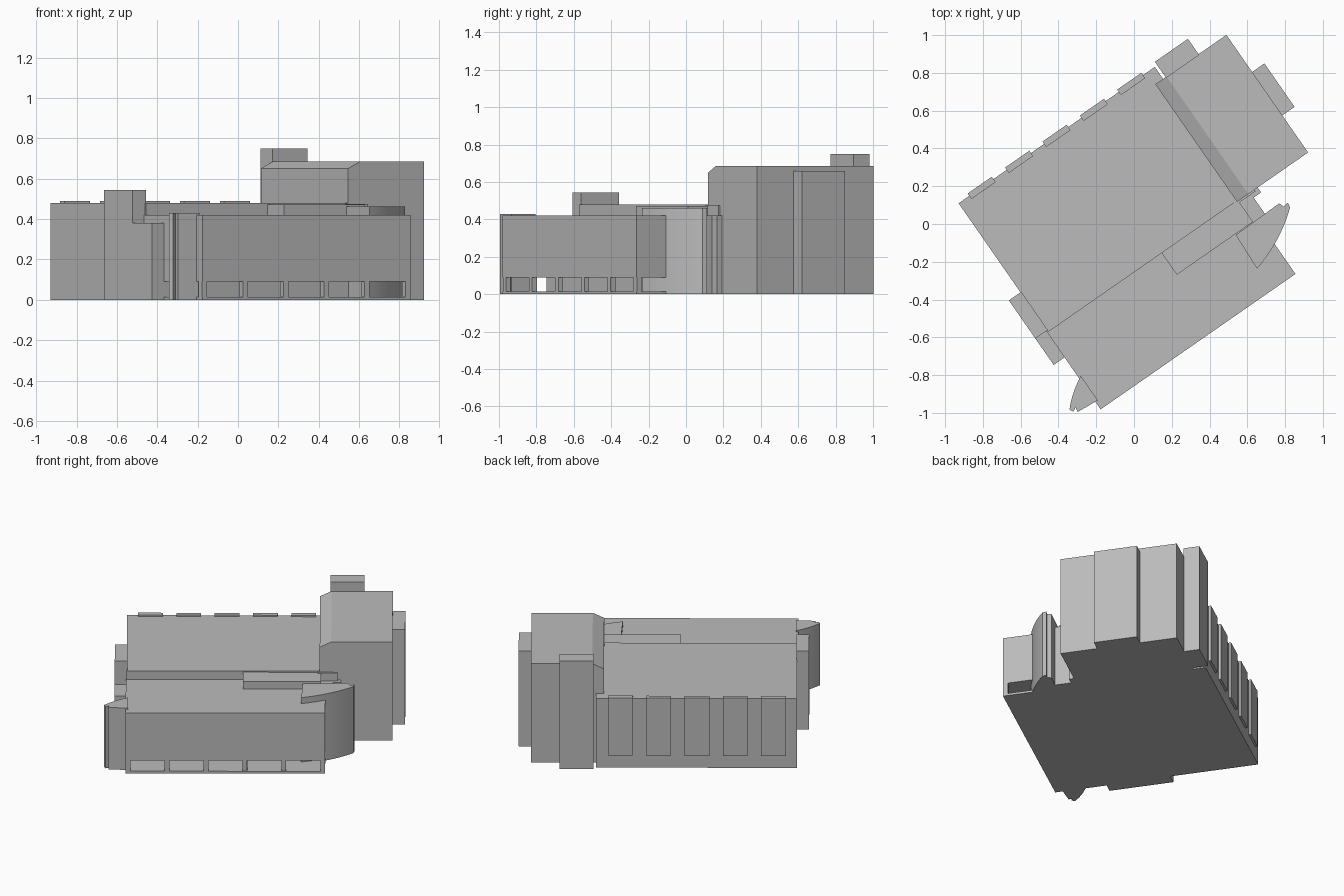
import bpy, bmesh, math
from mathutils import Matrix, Vector

cube = bpy.data.objects.get("Cube")
if cube:
    bpy.data.objects.remove(cube, do_unlink=True)

# The complex is laid out on its own axes, then turned on the site
TURN = Matrix.Rotation(math.radians(34.8), 4, 'Z')

concrete = bpy.data.materials.new("plain_grey")
concrete.use_nodes = True
GREY = (0.5, 0.5, 0.5, 1)
concrete.diffuse_color = GREY
concrete.node_tree.nodes["Principled BSDF"].inputs["Base Color"].default_value = GREY


def prism(name, outline, low, high, smooth=False):
    """Extrude a plan outline between two heights."""
    bm = bmesh.new()
    face = bm.faces.new([bm.verts.new((x, y, low)) for x, y in outline])
    top = bmesh.ops.extrude_face_region(bm, geom=[face])["geom"]
    verts = [g for g in top if isinstance(g, bmesh.types.BMVert)]
    bmesh.ops.translate(bm, verts=verts, vec=(0, 0, high - low))
    bmesh.ops.recalc_face_normals(bm, faces=bm.faces)
    bm.transform(TURN)
    mesh = bpy.data.meshes.new(name)
    bm.to_mesh(mesh)
    bm.free()
    mesh.materials.append(concrete)
    obj = bpy.data.objects.new(name, mesh)
    bpy.context.collection.objects.link(obj)
    if smooth:
        bpy.ops.object.select_all(action='DESELECT')
        obj.select_set(True)
        bpy.context.view_layer.objects.active = obj
        bpy.ops.object.shade_smooth_by_angle(angle=math.radians(30))
    return obj


def block(name, x0, x1, y0, y1, low, high):
    return prism(name, [(x0, y0), (x1, y0), (x1, y1), (x0, y1)], low, high)


def arc(a, b, c, steps=12):
    """Quadratic curve from a to c, pulled towards b."""
    a, b, c = Vector(a), Vector(b), Vector(c)
    return [tuple(a * (1 - t) ** 2 + b * 2 * t * (1 - t) + c * t * t)
            for t in (i / steps for i in range(steps + 1))]


# Main hall with raised panels along the back
block("main_hall", -0.70, 0.565, -0.21, 0.62, 0, 0.48)
for i in range(5):
    x = -0.631 + 0.241 * i
    block(f"back_panel_{i + 1}", x, x + 0.156, 0.60, 0.635, 0.09, 0.49)

# Tower with one sloped roof edge
tower = block("tower", 0.515, 0.973, -0.215, 0.543, 0, 0.685)
for v in tower.data.vertices:
    local = TURN.inverted() @ v.co
    if local.x < 0.6 and local.z > 0.5:
        v.co.z = 0.65
# Split the slope away from the flat roof
bm = bmesh.new()
bm.from_mesh(tower.data)
axis = TURN.to_3x3() @ Vector((1, 0, 0))
bmesh.ops.bisect_plane(bm, geom=bm.verts[:] + bm.edges[:] + bm.faces[:],
                       plane_co=axis * 0.587, plane_no=axis)
for v in bm.verts:
    if v.co.z > 0.5 and v.co.dot(axis) > 0.58:
        v.co.z = 0.685
bm.to_mesh(tower.data)
bm.free()
block("stair_shaft", 0.581, 0.794, 0.538, 0.642, 0, 0.75)
block("tower_side_bay", 0.96, 1.052, 0.024, 0.304, 0, 0.66)

# Side annexes
block("tall_side_annex", -0.775, -0.695, -0.20, 0.046, 0, 0.545)
block("low_side_annex", -0.775, -0.69, -0.37, -0.20, 0, 0.38)

# Front wing carried over an open arcade
block("front_wing", -0.705, 0.551, -0.705, -0.20, 0.09, 0.42)
block("ground_floor", -0.70, 0.551, -0.37, -0.20, 0, 0.09)
block("arcade_floor", -0.705, 0.551, -0.705, -0.36, 0, 0.015)
for i in range(6):
    x = -0.705 + 0.2452 * i
    block(f"arcade_column_{i + 1}", x, x + 0.03, -0.703, -0.673, 0.01, 0.095)

# Roof box and links between wing and tower
block("roof_box", 0.033, 0.524, -0.35, -0.205, 0.40, 0.472)
block("link_wall", 0.52, 0.60, -0.36, -0.205, 0, 0.42)
block("link_post", 0.59, 0.648, -0.247, -0.20, 0, 0.42)
block("link_parapet", 0.50, 0.628, -0.225, -0.205, 0.40, 0.475)

# Curved stair walls at both ends of the front wing
prism("curved_end_wall",
      arc((0.40, -0.566), (0.585, -0.518), (0.728, -0.40))
      + [(0.734, -0.372), (0.703, -0.376), (0.693, -0.349), (0.409, -0.355)],
      0, 0.462, True)
prism("curved_side_wall",
      arc((-0.69, -0.50), (-0.78, -0.545), (-0.841, -0.612))
      + [(-0.832, -0.632), (-0.809, -0.622), (-0.813, -0.647), (-0.69, -0.657)],
      0, 0.43, True)
